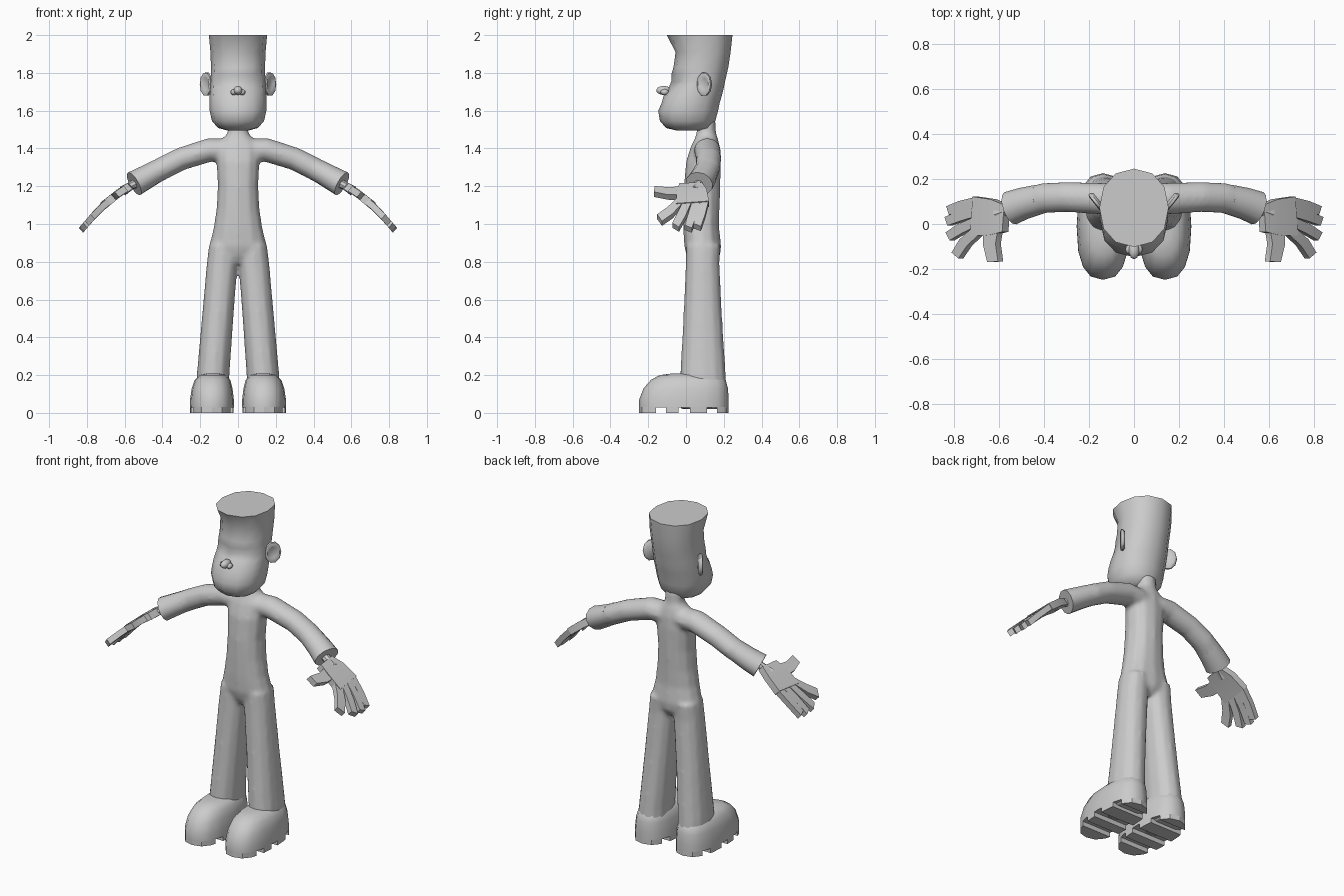
import bpy, bmesh, math
from mathutils import Vector

if "Cube" in bpy.data.objects:
    bpy.data.objects.remove(bpy.data.objects["Cube"])

grey = bpy.data.materials.new("plain grey")
grey.diffuse_color = (0.6, 0.6, 0.6, 1)
grey.use_nodes = True
grey.node_tree.nodes["Principled BSDF"].inputs["Base Color"].default_value = grey.diffuse_color


def finish(name, bm, mirror=False, angle=40):
    bmesh.ops.recalc_face_normals(bm, faces=bm.faces[:])
    me = bpy.data.meshes.new(name)
    bm.to_mesh(me)
    bm.free()
    ob = bpy.data.objects.new(name, me)
    bpy.context.collection.objects.link(ob)
    me.materials.append(grey)
    bpy.ops.object.select_all(action='DESELECT')
    ob.select_set(True)
    bpy.context.view_layer.objects.active = ob
    bpy.ops.object.shade_smooth_by_angle(angle=math.radians(angle))
    if mirror:
        m = ob.modifiers.new("mirror", 'MIRROR')
        m.use_mirror_merge = False
    return ob


def loft(bm, rings):
    """Skin closed rings of points and cap both ends."""
    vs = [[bm.verts.new(p) for p in r] for r in rings]
    n = len(vs[0])
    for a, b in zip(vs, vs[1:]):
        for i in range(n):
            j = (i + 1) % n
            bm.faces.new((a[i], a[j], b[j], b[i]))
    bm.faces.new(vs[0])
    bm.faces.new(vs[-1])
    return vs


def oval(cx, rx, y0, y1, z, n=12, e=2.2):
    """Horizontal superellipse with a corner on the front centre line."""
    out = []
    for i in range(n):
        a = 2 * math.pi * i / n - math.pi / 2
        c, s = math.cos(a), math.sin(a)
        x = math.copysign(abs(c) ** (2 / e), c) * rx
        y = math.copysign(abs(s) ** (2 / e), s) * (y1 - y0) / 2
        out.append(Vector((cx + x, (y0 + y1) / 2 + y, z)))
    return out


def tube(path, side=1, n=12):
    """Rings square to a path of (x, y, z, radius)."""
    pts = [Vector(p[:3]) for p in path]
    rings = []
    for i, p in enumerate(pts):
        t = (pts[min(i + 1, len(pts) - 1)] - pts[max(i - 1, 0)]).normalized()
        u = t.cross(Vector((0, 0, 1))).normalized()
        v = u.cross(t)
        r = path[i][3]
        ring = []
        for k in range(n):
            a = 2 * math.pi * k / n
            q = p + u * r * math.cos(a) + v * r * 0.9 * math.sin(a)
            ring.append(Vector((q.x * side, q.y, q.z)))
        rings.append(ring)
    return rings


# Body: trunk, arms and legs blended into one smooth skin
TRUNK = [(.052, .06, .155, 1.56), (.055, .055, .16, 1.48), (.085, .045, .17, 1.45),
         (.12, .025, .18, 1.41), (.115, .0, .185, 1.33), (.107, -.012, .182, 1.2),
         (.115, -.014, .178, 1.08), (.13, -.014, .176, .98), (.155, -.01, .187, .88),
         (.14, .005, .18, .83), (.07, .03, .15, .79)]
ARM = [(.05, .11, 1.39, .07), (.15, .113, 1.392, .071), (.3, .12, 1.345, .068),
       (.4, .115, 1.295, .068), (.515, .085, 1.232, .068)]
LEG = [(.078, .076, .0, .182, .89), (.084, .082, -.002, .178, .79), (.108, .084, -.015, .192, .5),
       (.132, .087, -.032, .212, .2), (.138, .09, -.034, .222, .02)]
bm = bmesh.new()
loft(bm, [oval(0, *r) for r in TRUNK])
for s in (1, -1):
    loft(bm, tube(ARM, s))
    loft(bm, [oval(s * c, *r) for c, *r in LEG])
body = finish("body", bm)
rm = body.modifiers.new("blend", 'REMESH')
rm.mode = 'VOXEL'
rm.voxel_size = 0.012
rm.use_smooth_shade = True
sm = body.modifiers.new("soften", 'SMOOTH')
sm.factor = 0.5
sm.iterations = 6

# Sleeve cuffs and thin wrists
bm = bmesh.new()
loft(bm, tube([(.42, .11, 1.285, .066), (.49, .092, 1.246, .071), (.55, .07, 1.213, .076)]))
finish("cuff", bm, True)
bm = bmesh.new()
loft(bm, tube([(.52, .075, 1.225, .028), (.565, .06, 1.203, .024), (.61, .045, 1.175, .03)], n=8))
finish("wrist", bm, True)

# Hands: flat strips bent over a drooping curve
DROOP = [(.5, 1.235), (.565, 1.205), (.63, 1.165), (.70, 1.11), (.76, 1.05), (.85, .945)]


def droop(x):
    for (xa, za), (xb, zb) in zip(DROOP, DROOP[1:]):
        if x <= xb:
            return za + (zb - za) * (x - xa) / (xb - xa)
    return DROOP[-1][1]


def strip(bm, path, thick):
    rings = []
    d = Vector((path[-1][0] - path[0][0], path[-1][1] - path[0][1])).normalized()
    for x, y, w in path:
        low, top = [], []
        for s in (-1, 1):
            px, py = x - d.y * w * s, y + d.x * w * s
            p = Vector((px, py, droop(px)))
            off = Vector((.66, 0, .75)) * thick / 2
            low.append(p - off)
            top.append(p + off)
        rings.append([low[0], low[1], top[1], top[0]])
    loft(bm, rings)


bm = bmesh.new()
strip(bm, [(.568, .025, .06), (.63, .03, .08), (.71, .035, .087)], .042)
for y0, xt, yt in ((.1, .818, .06), (.057, .825, .012), (.013, .818, -.055), (-.028, .785, -.14)):
    xm, ym = .72 + (xt - .72) * .45, y0 + (yt - y0) * .5
    strip(bm, [(.69, y0, .021), (xm, ym, .022), (xt, yt, .02)], .034)
strip(bm, [(.625, -.01, .034), (.632, -.09, .028), (.617, -.168, .024)], .036)
finish("hand", bm, True, 30)

# Boots: domed upper over a ribbed sole
SOLE = (.138, .117, -.248, .226)
bm = bmesh.new()
loft(bm, [oval(*r, n=16, e=2.5) for r in (
    (*SOLE, .028), (.138, .116, -.248, .226, .07), (.137, .108, -.225, .222, .13),
    (.135, .094, -.185, .21, .175), (.133, .07, -.14, .18, .2), (.132, .035, -.08, .12, .208))])
finish("boot", bm, True, 50)
bm = bmesh.new()
for ya, yb in ((-.3, -.16), (-.105, -.04), (.02, .11), (.165, .3)):
    rib = bmesh.new()
    loft(rib, [oval(*SOLE, z, n=16, e=2.5) for z in (0, .03)])
    for y, ny in ((ya, -1), (yb, 1)):
        cut = bmesh.ops.bisect_plane(rib, geom=rib.verts[:] + rib.edges[:] + rib.faces[:],
                                     plane_co=(0, y, 0), plane_no=(0, ny, 0), clear_outer=True)
        edges = [g for g in cut['geom_cut'] if isinstance(g, bmesh.types.BMEdge)]
        if edges:
            bmesh.ops.holes_fill(rib, edges=edges)
    tmp = bpy.data.meshes.new("rib")
    rib.to_mesh(tmp)
    rib.free()
    bm.from_mesh(tmp)
    bpy.data.meshes.remove(tmp)
finish("boot_treads", bm, True, 30)

# Head: flat-topped loft with eye hollows pressed in either side of the nose
HEAD = [(.055, -.05, .09, 1.495), (.105, -.105, .125, 1.508), (.138, -.138, .155, 1.545),
        (.15, -.147, .17, 1.6), (.151, -.135, .178, 1.64), (.15, -.118, .19, 1.68),
        (.147, -.092, .2, 1.72), (.145, -.078, .207, 1.755), (.144, -.078, .215, 1.79),
        (.143, -.066, .224, 1.83), (.146, -.055, .236, 1.91), (.154, -.102, .246, 2.0)]
DENT = {6: .016, 7: .03, 8: .012}
bm = bmesh.new()
head = loft(bm, [oval(0, *r) for r in HEAD])
for ring, depth in DENT.items():
    for i in (1, 11):
        head[ring][i].co.y += depth
for i in (0, 1, 11):
    head[4][i].co.y += .006      # mouth crease
finish("head", bm, False, 50)


def blob(bm, loc, rad, u=10, v=7):
    b = bmesh.ops.create_uvsphere(bm, u_segments=u, v_segments=v, radius=1)
    for w in b['verts']:
        w.co = Vector([c * r + l for c, r, l in zip(w.co, rad, loc)])
    return b['verts']


# Nose with two nostrils
bm = bmesh.new()
blob(bm, (0, -.118, 1.707), (.024, .04, .024))
for s in (1, -1):
    blob(bm, (s * .022, -.113, 1.698), (.017, .022, .016), 8, 6)
finish("nose", bm, False, 60)

# Ears: thin discs flaring out towards the back
bm = bmesh.new()
out = Vector((.62, .78, 0)).normalized()
face = Vector((out.y, -out.x, 0))
rings = []
for t, k in ((-.014, .8), (-.004, 1), (.008, .98), (.012, .75), (.004, .5)):
    rings.append([Vector((.167, .098, 1.74)) + face * t + out * .048 * k * math.cos(a)
                  + Vector((0, 0, .064 * k * math.sin(a)))
                  for a in [2 * math.pi * i / 10 for i in range(10)]])
loft(bm, rings)
finish("ear", bm, True, 50)
